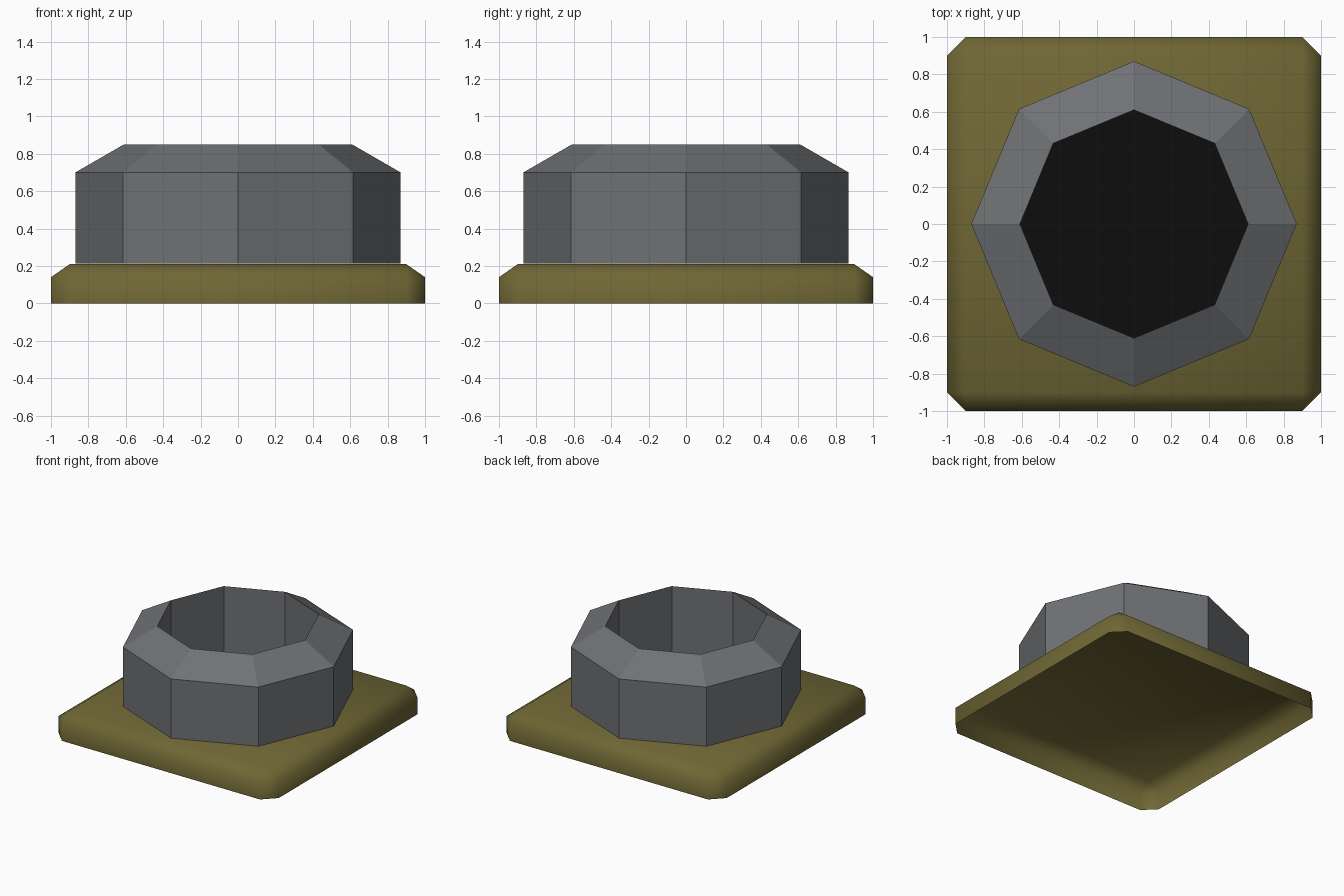
import bpy, bmesh
from math import cos, sin, pi

if "Cube" in bpy.data.objects:
    bpy.data.objects.remove(bpy.data.objects["Cube"])


def finish(name, bm, color=None):
    me = bpy.data.meshes.new(name)
    bm.to_mesh(me)
    bm.free()
    ob = bpy.data.objects.new(name, me)
    bpy.context.collection.objects.link(ob)
    if color:
        mat = bpy.data.materials.new(name + "_colour")
        mat.diffuse_color = (*color, 1)
        mat.use_nodes = True
        mat.node_tree.nodes["Principled BSDF"].inputs["Base Color"].default_value = mat.diffuse_color
        me.materials.append(mat)
    return ob


def octagon(bm, r, z):
    return [bm.verts.new((r * cos(i * pi / 4), r * sin(i * pi / 4), z)) for i in range(8)]


def bridge(bm, a, b):
    n = len(a)
    for i in range(n):
        j = (i + 1) % n
        bm.faces.new((a[i], a[j], b[j], b[i]))


# Base plate: thin shell, open underneath, chamfered corners and sloped top edge
OUT, INN, SIDE_Z, TOP_Z = 1.0, 0.9, 0.14, 0.21
corners = [(1, 1), (-1, 1), (-1, -1), (1, -1)]
plan = []
for sx, sy in corners:
    pair = [(sx * OUT, sy * INN), (sx * INN, sy * OUT)]
    plan += pair if sx * sy > 0 else pair[::-1]
bm = bmesh.new()
low = [bm.verts.new((x, y, 0)) for x, y in plan]
mid = [bm.verts.new((x, y, SIDE_Z)) for x, y in plan]
top = [bm.verts.new((sx * INN, sy * INN, TOP_Z)) for sx, sy in corners]
bridge(bm, low, mid)
for i in range(4):
    j = (i + 1) % 4
    bm.faces.new((mid[2 * i], mid[2 * i + 1], top[i]))
    bm.faces.new((mid[2 * i + 1], mid[2 * j], top[j], top[i]))
bm.faces.new(top)
for f in bm.faces:
    f.smooth = len(f.verts) == 3 or f.normal.z < 0.9
finish("base_plate", bm, (0.16, 0.135, 0.035))

# Octagonal collar: outer wall, sloped rim and inner wall
bm = bmesh.new()
rings = [octagon(bm, r, z) for r, z in
         [(0.87, 0.213), (0.87, 0.70), (0.61, 0.85), (0.61, 0.22)]]
for a, b in zip(rings, rings[1:]):
    bridge(bm, a, b)
finish("octagonal_collar", bm, (0.16, 0.165, 0.175))

# Dark floor inside the collar
bm = bmesh.new()
bm.faces.new(octagon(bm, 0.61, 0.22))
finish("collar_floor", bm, (0.004, 0.004, 0.004))
